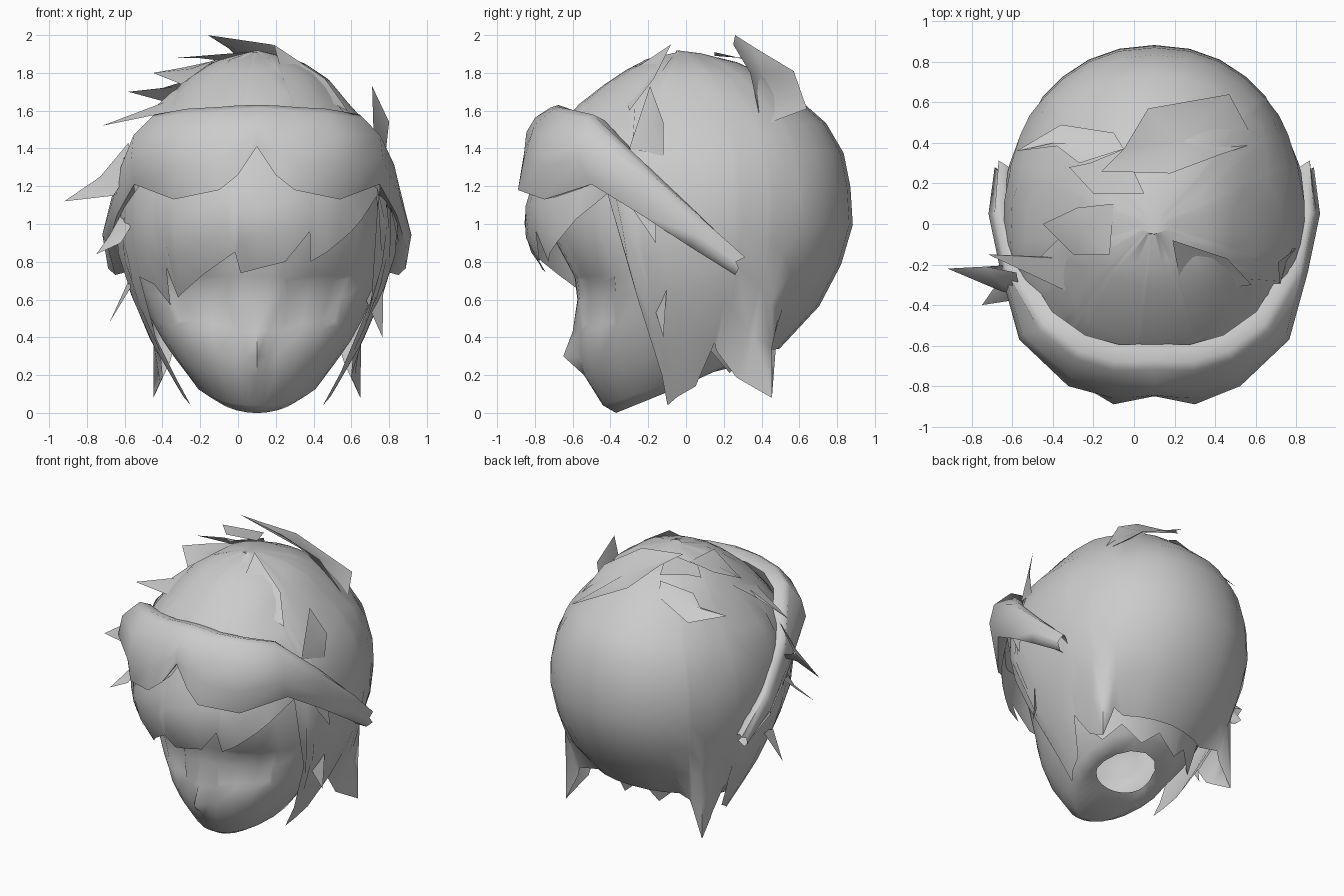
import bpy, bmesh, math
from mathutils import Vector

if "Cube" in bpy.data.objects:
    bpy.data.objects.remove(bpy.data.objects["Cube"])

CX = 0.1  # symmetry plane of the head
grey = bpy.data.materials.new("plain_grey")
grey.diffuse_color = (0.6, 0.6, 0.6, 1)
grey.use_nodes = True
grey.node_tree.nodes["Principled BSDF"].inputs["Base Color"].default_value = grey.diffuse_color


def finish(name, bm, angle=50):
    bmesh.ops.recalc_face_normals(bm, faces=bm.faces)
    me = bpy.data.meshes.new(name)
    bm.to_mesh(me)
    bm.free()
    me.materials.append(grey)
    ob = bpy.data.objects.new(name, me)
    bpy.context.collection.objects.link(ob)
    bpy.ops.object.select_all(action='DESELECT')
    ob.select_set(True)
    bpy.context.view_layer.objects.active = ob
    bpy.ops.object.shade_smooth_by_angle(angle=math.radians(angle))
    return ob


def lerp_table(table, v):
    for a, b in zip(table, table[1:]):
        if v <= b[0]:
            t = (v - a[0]) / (b[0] - a[0])
            return [p + (q - p) * t for p, q in zip(a, b)]
    return list(table[-1])


def loft(bm, rows, closed):
    """Skin a list of rows of points; returns faces by (row, column)."""
    vs = [[bm.verts.new(p) for p in r] for r in rows]
    n = len(rows[0])
    faces = {}
    for i in range(len(rows) - 1):
        for j in range(n if closed else n - 1):
            k = (j + 1) % n
            faces[i, j] = bm.faces.new((vs[i][j], vs[i][k], vs[i + 1][k], vs[i + 1][j]))
    return vs, faces


def around(phi, yf, yb, w, power=1.0):
    c, s = math.cos(math.radians(phi)), math.sin(math.radians(phi))
    c, s = math.copysign(abs(c) ** power, c), math.copysign(abs(s) ** power, s)
    return CX + w * s, -c * (yf if c > 0 else yb)


# hair shell: profile by height (z, front, back, half width)
PROFILE = [(0.0, 0.34, 0.38, 0.34), (0.3, 0.45, 0.45, 0.52), (0.45, 0.56, 0.62, 0.60),
           (0.68, 0.70, 0.79, 0.69), (0.85, 0.83, 0.84, 0.74), (1.02, 0.87, 0.89, 0.75),
           (1.2, 0.82, 0.87, 0.74), (1.45, 0.73, 0.82, 0.66), (1.6, 0.61, 0.68, 0.52),
           (1.78, 0.38, 0.44, 0.37), (1.87, 0.22, 0.24, 0.22), (1.92, 0.0, 0.0, 0.0)]
# jagged hem: (angle from front, height)
BACK = [(74, .04), (96, .14), (105, .37), (118, .19), (126, .08), (134, .33), (180, .34)]
HEM = [(-a, z) for a, z in reversed(BACK)] + [
    (-69, .4), (-62, .72), (-52, .68), (-45, .57), (-42, .77), (-39, .61), (-9, .85), (-7, .74),
    (12, .80), (22, .96), (23, .80), (30, .85), (42, .96), (60, 1.16), (67, .6)] + BACK
cols = sorted(set(range(-180, 180, 12)) | {h[0] for h in HEM if h[0] < 180})
bm = bmesh.new()
rows = []
for i in range(1, 12):
    row = []
    for phi in cols:
        hem = lerp_table(HEM, phi)[1]
        z = hem + (1.92 - hem) * math.cos(math.radians(90 * i / 11))
        # locks behind the jaw flare out instead of following the taper
        flare = max(0, 1 - abs(abs(phi) - 126) / 14)
        zp = z + (max(z, .62) - z) * flare
        x, y = around(phi, *lerp_table(PROFILE, zp)[1:], power=0.93 if abs(phi) > 75 else 1)
        row.append((x, y, z))
    rows.append(row)
vs, _ = loft(bm, rows, True)
crown = bm.verts.new((CX, -0.05, 1.92))
for j in range(len(cols)):
    bm.faces.new((crown, vs[0][(j + 1) % len(cols)], vs[0][j]))
finish("hair_shell", bm, 60)

# jagged hair at the nape, under the back hem
bm = bmesh.new()
nape = [[], []]
for k in range(9):
    phi = 110 + k * 17.5
    for r, (z, rad) in zip(nape, ((.5, .46), (.21 if k % 2 else .33, .38))):
        r.append((*around(phi, rad, rad, rad + .08), z))
loft(bm, nape, False)
finish("nape_hair", bm)

# face: slanted rings (front z, back z, front, back, half width), from neck hole up
RINGS = [(0.12, 0.24, 0.12, 0.24, 0.2), (0.0, 0.3, 0.37, 0.33, 0.26), (0.04, 0.33, 0.44, 0.36, 0.34),
         (0.2, 0.45, 0.54, 0.42, 0.45), (0.3, 0.52, 0.57, 0.45, 0.51), (0.43, 0.6, 0.575, 0.48, 0.57),
         (0.6, 0.7, 0.575, 0.5, 0.63), (0.72, 0.78, 0.59, 0.52, 0.66), (1.0, 1.0, 0.74, 0.55, 0.70),
         (1.2, 1.2, 0.72, 0.55, 0.66)]
half = [6, 12, 25, 38, 50, 66, 80, 100, 125, 150]
angles = [-a for a in reversed(half)] + [0] + half + [180]
bm = bmesh.new()
rows = []
for zf, zb, yf, yb, w in RINGS:
    row = []
    for phi in angles:
        x, y = around(phi, yf, yb, w)
        row.append((x, y, zf + (zb - zf) * (1 - math.cos(math.radians(phi))) / 2))
    rows.append(row)
vs, faces = loft(bm, rows, True)
mid = angles.index(0)
vs[4][mid].co.y = -0.65   # nose tip
vs[5][mid].co.y = -0.60   # nose bridge
# shallow sunken eye sockets
bmesh.ops.recalc_face_normals(bm, faces=bm.faces)
for side in (1, -1):
    sel = [faces[r, j] for r in (5, 6) for j in range(len(angles) - 1)
           if 12 < side * (angles[j] + angles[j + 1]) / 2 < 50]
    bmesh.ops.inset_region(bm, faces=sel, thickness=0.035, depth=-0.015)
finish("face", bm, 65)

# goggles: stations (side, bottom y z, middle side y, top side y z)
STATIONS = [(0, -.85, 1.41, 0, -.845, 0, -.71, 1.63), (.1, -.87, 1.26, .1, -.855, .1, -.715, 1.628),
            (.2, -.89, 1.18, .2, -.86, .2, -.715, 1.62), (.44, -.75, 1.13, .42, -.80, .38, -.66, 1.61),
            (.65, -.50, 1.21, .66, -.57, .56, -.52, 1.58), (.74, -.24, 1.05, .75, -.24, .72, -.24, 1.33),
            (.79, .02, .88, .81, .05, .78, .06, 1.06), (.75, .26, .73, .78, .28, .76, .31, .83)]
bm = bmesh.new()
rows = []
full = [(-1, s) for s in reversed(STATIONS[1:])] + [(1, s) for s in STATIONS]
for sg, (bx, by, bz, mx, my, tx, ty, tz) in full:
    h = tz - bz
    sec = [(bx * .9, by * .88, bz + .02), (bx, by, bz), (mx * 1.01, my, bz + h * .35),
           (mx * .99, my * .945, bz + h * .7), (tx * 1.01, ty * 1.01, tz - h * .06),
           (tx * .97, ty * .95, tz), (tx * .9, ty * .83, tz - .03)]
    rows.append([(CX + sg * x, y, z) for x, y, z in sec])
loft(bm, rows, True)
finish("goggles", bm, 70)


# loose flat hair tufts, outlines fanned from their centres
def tuft(name, pts):
    bm = bmesh.new()
    c = bm.verts.new(sum((Vector(p) for p in pts), Vector()) / len(pts))
    ring = [bm.verts.new(p) for p in pts]
    for a, b in zip(ring, ring[1:] + ring[:1]):
        bm.faces.new((c, a, b))
    finish(name, bm)


tuft("crown_tuft", [(-.16, .26, 2.0), (.18, .25, 1.95), (.42, .34, 1.80), (.60, .4, 1.52),
                    (.47, .64, 1.61), (.07, .57, 1.81), (-.05, .37, 1.93)])
tuft("front_tuft", [(.19, -.08, 1.95), (.46, -.17, 1.77), (.58, -.3, 1.6), (.24, -.35, 1.77)])
tuft("right_tuft", [(.71, -.19, 1.73), (.80, -.12, 1.54), (.78, -.12, 1.36), (.72, -.3, 1.4)])
tuft("left_top_tuft", [(-.72, -.15, 1.52), (-.46, -.16, 1.60), (-.35, -.05, 1.70), (-.2, -.1, 1.78),
                       (-.23, -.38, 1.62)])
tuft("left_middle_tuft", [(-.45, 0, 1.80), (-.28, .08, 1.83), (-.1, .1, 1.87), (-.12, -.15, 1.87),
                          (-.3, -.15, 1.74)])
tuft("left_back_tuft", [(-.58, .36, 1.70), (-.36, .49, 1.64), (-.1, .45, 1.74), (-.05, .37, 1.82),
                        (-.27, .30, 1.76), (-.4, .40, 1.72)])
tuft("left_high_tuft", [(-.32, .28, 1.88), (-.22, .3, 1.88), (-.05, .37, 1.86), (.05, .15, 1.91),
                        (-.2, .15, 1.89)])
tuft("left_spike_upper", [(-.92, -.22, 1.12), (-.73, -.21, 1.25), (-.58, -.24, 1.43), (-.56, -.36, 1.3),
                          (-.66, -.33, 1.15)])
tuft("left_spike_under", [(-.92, -.22, 1.12), (-.66, -.33, 1.15), (-.58, -.2, 1.2), (-.73, -.21, 1.25)])
tuft("left_spike_lower", [(-.75, -.40, .84), (-.62, -.38, .90), (-.54, -.36, 1.03), (-.62, -.2, 1.05),
                          (-.68, -.3, .94)])
tuft("left_side_flap", [(-.68, -.14, .48), (-.57, -.19, .66), (-.57, -.05, .72)])
tuft("right_side_flap", [(.66, -.19, .64), (.77, -.10, .69), (.765, -.12, .40), (.72, -.15, .5)])
tuft("right_strap_spike", [(.85, -.16, .90), (.84, -.16, 1.06), (.80, -.31, 1.12)])
